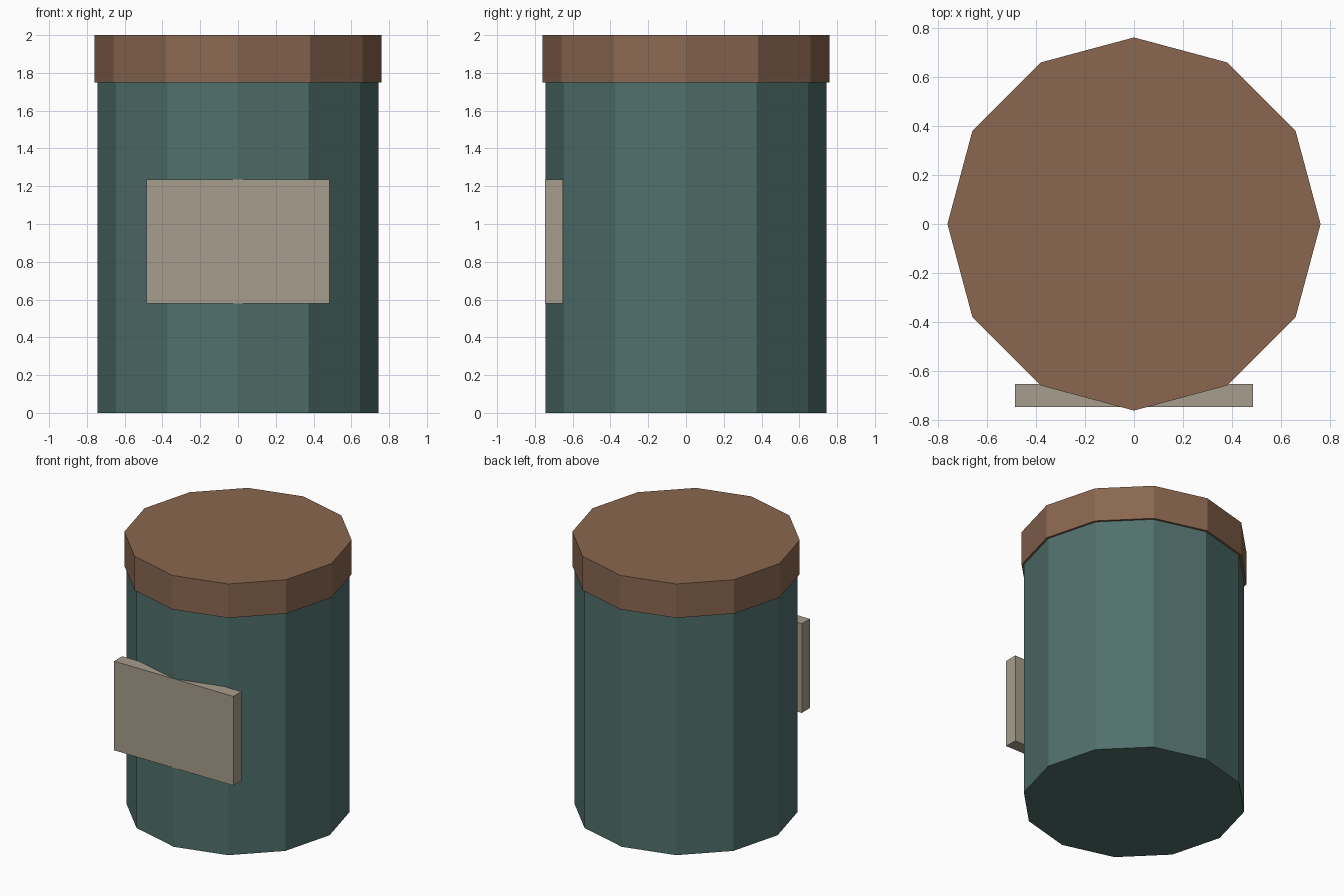
import bpy

cube = bpy.data.objects.get("Cube")
if cube:
    bpy.data.objects.remove(cube, do_unlink=True)


def make_material(name, rgb):
    mat = bpy.data.materials.new(name)
    mat.use_nodes = True
    color = (*rgb, 1.0)
    mat.diffuse_color = color
    mat.node_tree.nodes["Principled BSDF"].inputs["Base Color"].default_value = color
    return mat


def finish(name, mat):
    obj = bpy.context.object
    obj.name = name
    obj.data.materials.append(mat)
    return obj


def drum(name, radius, bottom, top, mat):
    """Twelve-sided flat-shaded drum with corners on the x and y axes."""
    bpy.ops.mesh.primitive_cylinder_add(
        vertices=12, radius=radius, depth=top - bottom,
        location=(0, 0, (bottom + top) / 2))
    return finish(name, mat)


def box(name, low, high, mat):
    center = [(a + b) / 2 for a, b in zip(low, high)]
    bpy.ops.mesh.primitive_cube_add(size=1, location=center)
    obj = finish(name, mat)
    size = [b - a for a, b in zip(low, high)]
    for v in obj.data.vertices:
        v.co = [c * s for c, s in zip(v.co, size)]
    return obj


teal = make_material("dark teal", (0.08, 0.163, 0.15))
brown = make_material("wood brown", (0.255, 0.135, 0.08))
beige = make_material("label beige", (0.385, 0.34, 0.263))

# Container and its slightly wider lid
drum("jar_body", 0.745, 0.0, 1.75, teal)
drum("lid", 0.76, 1.75, 2.0, brown)

# Flat plate set into the front corner of the body
box("front_label", (-0.485, -0.746, 0.58), (0.485, -0.652, 1.235), beige)
